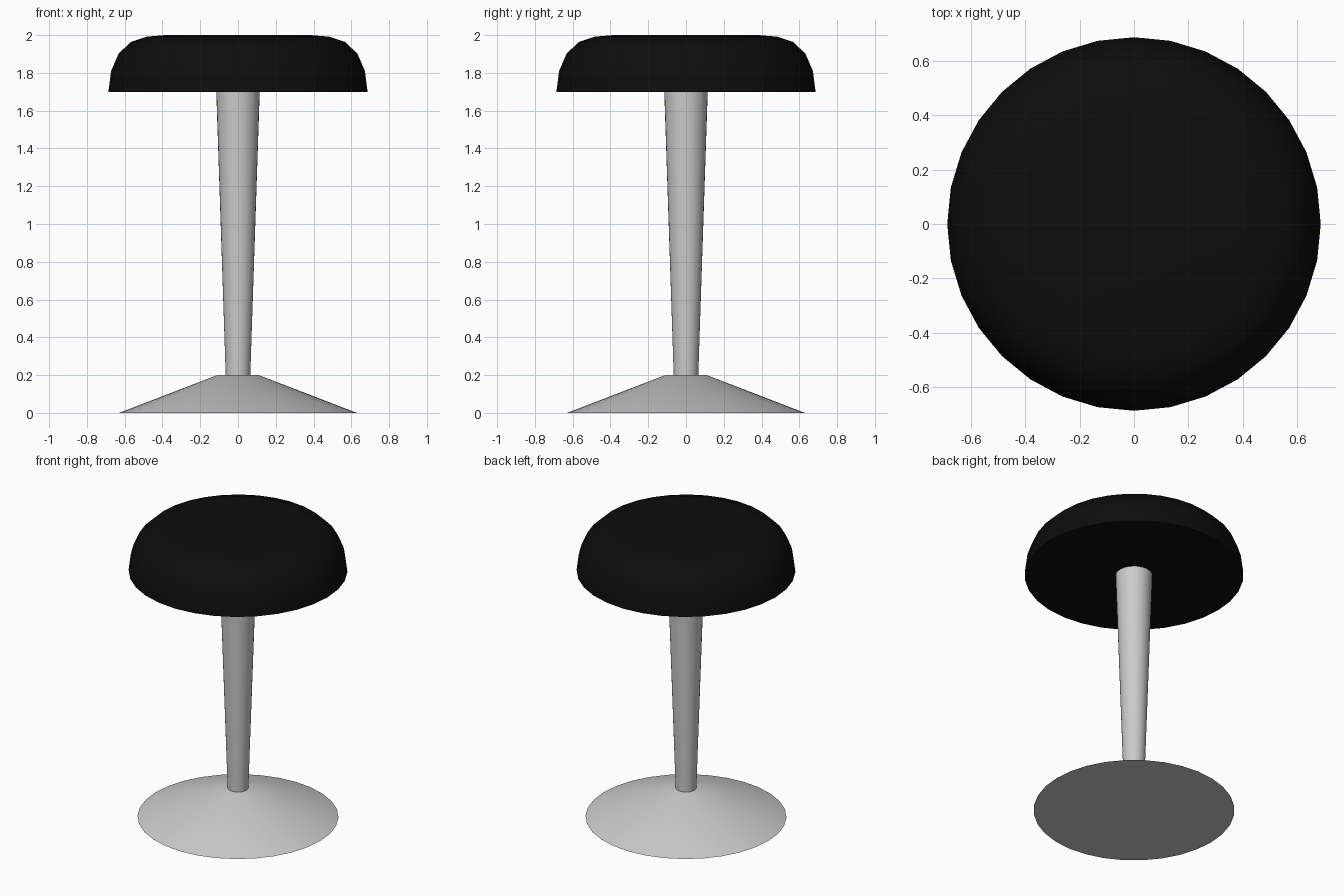
import bpy, bmesh
from math import cos, sin, radians, tau

if "Cube" in bpy.data.objects:
    bpy.data.objects.remove(bpy.data.objects["Cube"])

SIDES = 32


def lathe(name, profile):
    """Closed solid of revolution from (radius, z) points listed bottom to top."""
    bm = bmesh.new()
    rings = [[bm.verts.new((r * cos(tau * i / SIDES), r * sin(tau * i / SIDES), z))
              for i in range(SIDES)] for r, z in profile]
    for low, high in zip(rings, rings[1:]):
        for i in range(SIDES):
            j = (i + 1) % SIDES
            bm.faces.new((low[i], low[j], high[j], high[i]))
    bm.faces.new(rings[0][::-1])
    bm.faces.new(rings[-1])
    mesh = bpy.data.meshes.new(name)
    bm.to_mesh(mesh)
    bm.free()
    obj = bpy.data.objects.new(name, mesh)
    bpy.context.collection.objects.link(obj)
    bpy.ops.object.select_all(action='DESELECT')
    obj.select_set(True)
    bpy.context.view_layer.objects.active = obj
    bpy.ops.object.shade_smooth_by_angle(angle=radians(32))
    return obj


# Flared foot
lathe("base", [(0.63, 0.0), (0.11, 0.2)])

# Tapered column, wider at the top
lathe("column", [(0.065, 0.2), (0.115, 1.7)])

# Rounded black cushion
seat = lathe("seat", [(0.686, 1.7), (0.672, 1.81), (0.632, 1.902), (0.568, 1.963),
                      (0.483, 1.992), (0.385, 2.0)])
black = bpy.data.materials.new("black_cushion")
black.diffuse_color = (0.004, 0.004, 0.004, 1)
black.use_nodes = True
black.node_tree.nodes["Principled BSDF"].inputs["Base Color"].default_value = black.diffuse_color
seat.data.materials.append(black)
